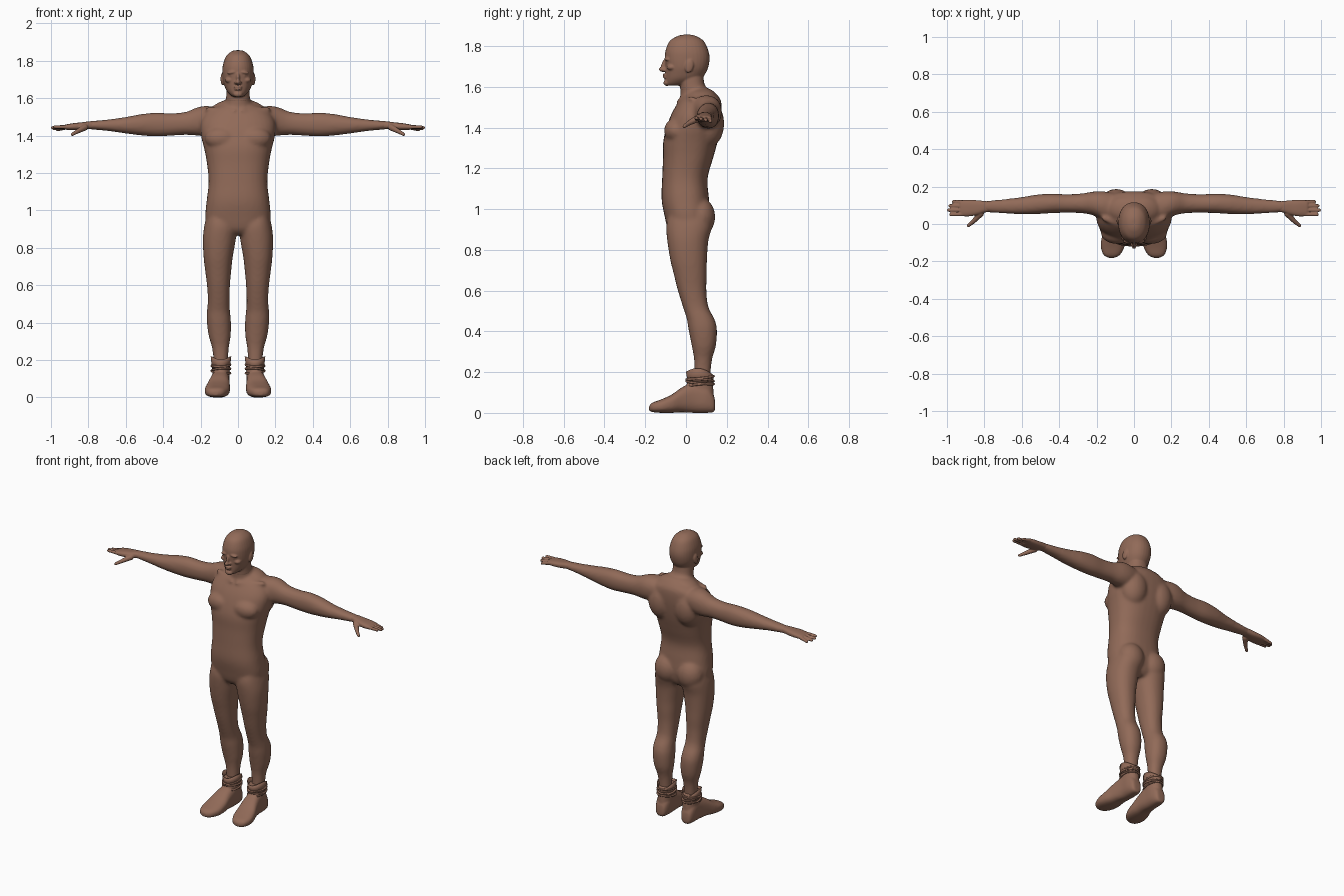
import bpy, bmesh, math
from mathutils import Vector, Matrix

skin = bpy.data.materials.new("brown_skin")
skin.diffuse_color = (0.285, 0.145, 0.098, 1)


def spline(rows, sub=4):
    """Catmull-Rom refinement of a list of equal-length rows."""
    out = []
    for i in range(len(rows) - 1):
        p = [rows[max(0, min(len(rows) - 1, i + k))] for k in (-1, 0, 1, 2)]
        for s in range(sub):
            t = s / sub
            out.append([0.5 * (2 * b + (c - a) * t + (2 * a - 5 * b + 4 * c - d) * t * t
                               + (3 * b - a - 3 * c + d) * t ** 3) for a, b, c, d in zip(*p)])
    return out + [list(rows[-1])]


def bridge(bm, rings, loop=False):
    """Skin rings of points; cap the ends, or join last to first."""
    rings = [[bm.verts.new(p) for p in r] for r in rings]
    n = len(rings[0])
    for r, q in zip(rings, rings[1:] + (rings[:1] if loop else [])):
        for k in range(n):
            bm.faces.new((r[k], r[(k + 1) % n], q[(k + 1) % n], q[k]))
    if not loop:
        bm.faces.new(rings[0])
        bm.faces.new(rings[-1])


def circle(n):
    return [(math.cos(2 * math.pi * k / n), math.sin(2 * math.pi * k / n)) for k in range(n)]


def loft(bm, rows, axis, sx=1, power=2.2, n=32):
    """Closed skin; each row = position on axis, then min/max on the other two axes."""
    rings = []
    for t, a0, a1, b0, b1 in spline(rows):
        ring = []
        for c, s in circle(n):
            u = (a0 + a1) / 2 + (a1 - a0) / 2 * math.copysign(abs(c) ** (2 / power), c)
            v = (b0 + b1) / 2 + (b1 - b0) / 2 * math.copysign(abs(s) ** (2 / power), s)
            x, y, z = {"x": (t, u, v), "y": (u, t, v), "z": (u, v, t)}[axis]
            ring.append((x * sx, y, z))
        rings.append(ring)
    bridge(bm, rings)


def blob(bm, c, r, sx=1, tilt=0, axis="X"):
    """Ellipsoid, mirrored when sx is -1."""
    m = Matrix.Translation(c) @ Matrix.Rotation(tilt, 4, axis) @ Matrix.Diagonal((*r, 1))
    rings = []
    for i in range(15):
        a = math.pi * (i + .15) / 14.3
        pts = [m @ Vector((math.sin(a) * u, math.sin(a) * v, math.cos(a))) for u, v in circle(20)]
        rings.append([(p.x * sx, p.y, p.z) for p in pts])
    bridge(bm, rings)


def finger(bm, p, q, r0, r1, sx):
    """Tapered capsule."""
    p, q = Vector(p), Vector(q)
    d = (q - p).normalized()
    e = d.cross(Vector((0, 0, 1))).normalized()
    f = d.cross(e)
    rings = []
    for i in range(10):
        a = math.pi * (i + .2) / 9.4
        c, r = (p, r0) if i < 5 else (q, r1)
        pts = [c + r * (-math.cos(a) * d + math.sin(a) * (u * e + v * f)) for u, v in circle(12)]
        rings.append([(w.x * sx, w.y, w.z) for w in pts])
    bridge(bm, rings)


def finish(name, bm, voxel=0, smooth=0):
    bmesh.ops.recalc_face_normals(bm, faces=bm.faces[:])
    me = bpy.data.meshes.new(name)
    bm.to_mesh(me)
    bm.free()
    me.materials.append(skin)
    me.shade_smooth()
    ob = bpy.data.objects.new(name, me)
    bpy.context.collection.objects.link(ob)
    if voxel:
        m = ob.modifiers.new("fuse", "REMESH")
        m.mode, m.voxel_size, m.use_smooth_shade = "VOXEL", voxel, True
        s = ob.modifiers.new("soften", "SMOOTH")
        s.factor, s.iterations = 0.5, smooth


def sym(rows):
    return [(z, -w, w, a, b) for z, w, a, b in rows]


NECK = sym([(1.50, .10, -.03, .165), (1.55, .08, -.028, .15), (1.58, .068, -.028, .118),
            (1.61, .063, -.03, .092), (1.66, .06, -.04, .085), (1.70, .055, -.04, .08)])

# Body: torso, neck, arms and legs fused together
bm = bmesh.new()
loft(bm, sym([(.87, .10, -.06, .08), (.90, .16, -.088, .105), (.965, .175, -.105, .118),
              (1.05, .168, -.12, .113), (1.15, .157, -.117, .106), (1.25, .166, -.113, .133),
              (1.33, .181, -.112, .155), (1.40, .198, -.096, .168), (1.47, .20, -.07, .175),
              (1.53, .165, -.035, .172), (1.565, .10, -.01, .15), (1.59, .06, .02, .12)]), "z", power=2.4)
loft(bm, NECK, "z")
for sx in (1, -1):
    # leg
    loft(bm, [(.98, .05, .165, -.08, .11), (.92, .008, .18, -.097, .128), (.845, .012, .188, -.092, .11),
              (.75, .028, .184, -.077, .103), (.68, .036, .176, -.06, .102), (.60, .043, .166, -.04, .1),
              (.52, .046, .161, -.015, .11), (.46, .043, .166, .004, .14), (.41, .038, .167, .012, .152),
              (.33, .039, .157, .028, .147), (.257, .05, .137, .04, .127), (.15, .055, .127, .043, .117)],
         "z", sx)
    # arm
    loft(bm, [(.10, .01, .165, 1.42, 1.55), (.17, .025, .175, 1.40, 1.558), (.22, .047, .173, 1.40, 1.55),
              (.28, .058, .163, 1.404, 1.526), (.36, .06, .159, 1.399, 1.519), (.44, .058, .162, 1.395, 1.522),
              (.52, .053, .157, 1.401, 1.514), (.60, .052, .144, 1.411, 1.499), (.70, .057, .132, 1.425, 1.485),
              (.79, .063, .124, 1.433, 1.477), (.81, .063, .122, 1.436, 1.473)], "x", sx)
    blob(bm, (.088, -.048, 1.385), (.09, .06, .062), sx)         # chest muscle
    blob(bm, (.095, .105, 1.42), (.09, .083, .12), sx)           # shoulder blade
    blob(bm, (.082, .067, .962), (.085, .077, .095), sx)         # buttock
    blob(bm, (.06, .08, 1.555), (.085, .065, .035), sx, .25, "Y")  # neck muscle
    blob(bm, (.105, .022, .545), (.038, .04, .05), sx)           # kneecap
    finger(bm, (.02, -.035, 1.53), (.16, .03, 1.54), .012, .014, sx)  # collarbone
finish("body", bm, .009, 8)

# Head with facial features
bm = bmesh.new()
loft(bm, sym([(1.856, .015, -.015, .025), (1.849, .036, -.042, .05), (1.825, .063, -.08, .087),
              (1.78, .08, -.1, .109), (1.74, .084, -.104, .116), (1.70, .082, -.101, .11),
              (1.67, .074, -.1, .098), (1.64, .061, -.1, .075), (1.617, .04, -.1, .03),
              (1.606, .022, -.09, -.02)]), "z")
loft(bm, NECK[2:], "z")
blob(bm, (0, -.104, 1.706), (.01, .018, .036), tilt=-.3)   # nose bridge
blob(bm, (0, -.116, 1.686), (.013, .018, .012))            # nose tip
blob(bm, (0, -.103, 1.659), (.024, .012, .006))            # upper lip
blob(bm, (0, -.102, 1.647), (.02, .012, .006))             # lower lip
blob(bm, (0, -.094, 1.62), (.024, .017, .016))             # chin
for sx in (1, -1):
    blob(bm, (.03, -.091, 1.738), (.029, .015, .009), sx, .15, "Y")   # brow
    blob(bm, (.046, -.07, 1.696), (.024, .024, .016), sx)             # cheekbone
    blob(bm, (.032, -.085, 1.72), (.014, .013, .007), sx)             # eye
    blob(bm, (.012, -.106, 1.683), (.008, .011, .009), sx)            # nostril
    blob(bm, (.084, .016, 1.702), (.009, .021, .034), sx, -.2)        # ear
finish("head", bm, .0045, 3)

# Hands
bm = bmesh.new()
for sx in (1, -1):
    loft(bm, [(.77, .066, .12, 1.436, 1.474), (.80, .061, .123, 1.434, 1.475), (.84, .048, .127, 1.43, 1.47),
              (.88, .041, .129, 1.429, 1.466), (.92, .042, .127, 1.431, 1.459), (.93, .05, .12, 1.435, 1.455)],
         "x", sx, 2.6)
    for y, tip, z in ((.05, .979, 1.446), (.074, .991, 1.442), (.098, .984, 1.437), (.12, .965, 1.431)):
        finger(bm, (.905, y * .92 + .006, 1.446), (tip, y, z), .0115, .009, sx)
    finger(bm, (.82, .055, 1.443), (.86, .012, 1.421), .018, .012, sx)
    finger(bm, (.86, .012, 1.421), (.886, -.009, 1.406), .012, .009, sx)
finish("hands", bm, .0045, 2)

# Shoes
bm = bmesh.new()
for sx in (1, -1):
    loft(bm, [(-.181, .105, .135, .012, .034), (-.165, .075, .163, .004, .05), (-.12, .05, .178, 0, .067),
              (-.07, .043, .172, 0, .09), (-.02, .044, .156, .003, .125), (.04, .045, .142, 0, .15),
              (.10, .047, .138, 0, .14), (.135, .06, .126, .004, .09), (.143, .075, .11, .02, .05)],
         "y", sx, 2.6)
    loft(bm, [(.05, .047, .138, .0, .138), (.12, .045, .136, .004, .134), (.18, .045, .136, .008, .13),
              (.195, .047, .134, .012, .128)], "z", sx)
finish("shoes", bm, .006, 3)

# Flared shoe cuffs with an uneven top edge
bm = bmesh.new()
for sx in (1, -1):
    rings = []
    for f, g in ((0, 0), (.5, 0), (1, 0), (1, .005), (.5, .005), (0, .005)):
        r = .047 + .008 * f - g
        rings.append([(sx * (.091 + r * c), .069 + (r + .014) * s,
                       .15 + (.042 + .026 * c * c - .01 * s) * f) for c, s in circle(40)])
    bridge(bm, rings, True)
finish("shoe_cuffs", bm)

# Cords wound around the ankles
bm = bmesh.new()
for sx in (1, -1):
    for z, tx, ty in ((.135, .1, .1), (.148, -.08, -.1), (.16, .12, -.06), (.172, -.05, .12)):
        rings = []
        for c, s in circle(40):
            ring = []
            for u, v in circle(8):
                r = .05 + .0055 * u
                x, y = r * c, (r + .017) * s
                ring.append((sx * (.091 + x), .069 + y, z + tx * x + ty * y + .0055 * v))
            rings.append(ring)
        bridge(bm, rings, True)
finish("ankle_cords", bm)
